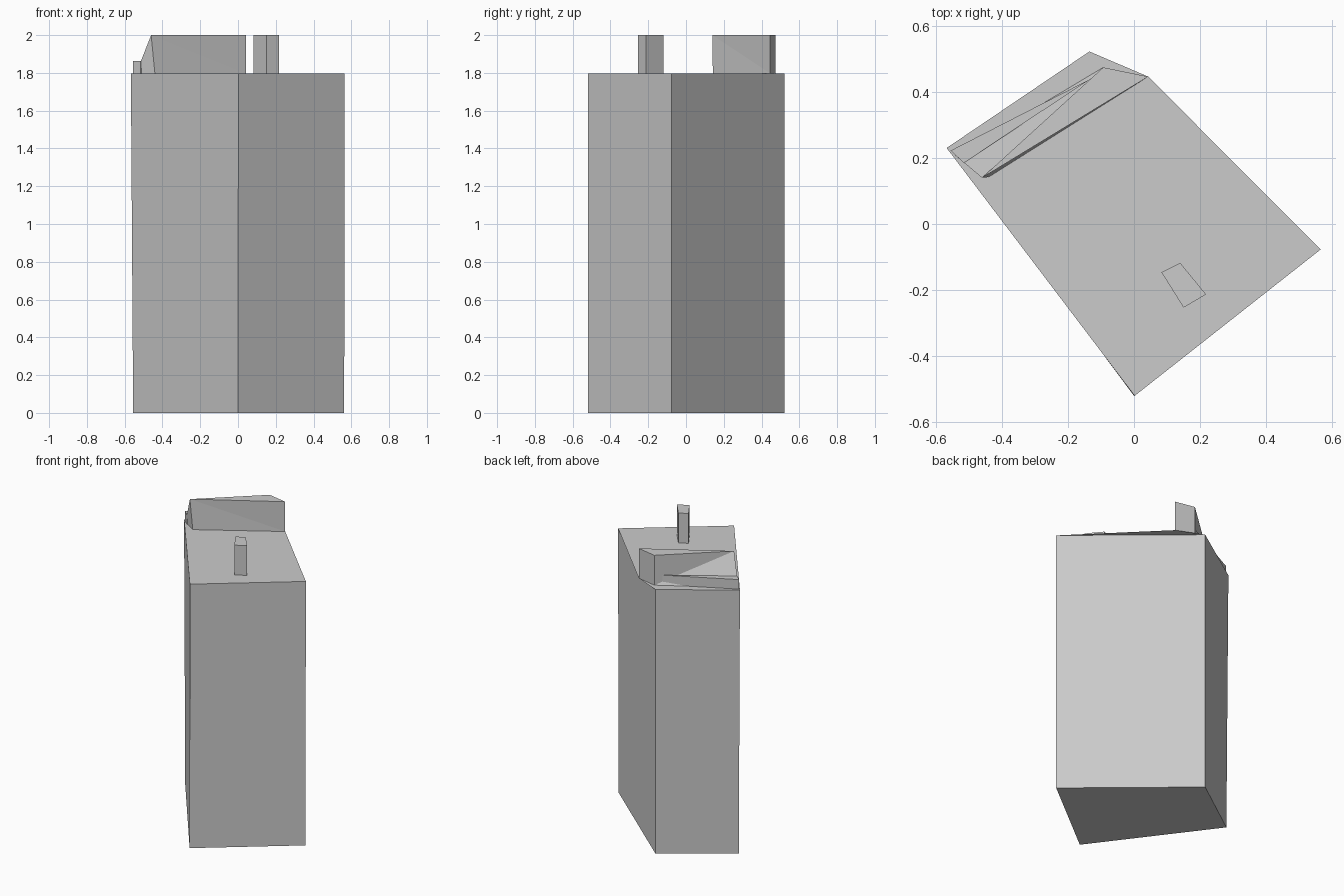
import bpy, bmesh

if "Cube" in bpy.data.objects:
    bpy.data.objects.remove(bpy.data.objects["Cube"])


def loft(name, bottom, top, z0, z1):
    """Solid between two outlines with the same number of corners."""
    bm = bmesh.new()
    low = [bm.verts.new((x, y, z0)) for x, y in bottom]
    high = [bm.verts.new((x, y, z1)) for x, y in top]
    bm.faces.new(low[::-1])
    bm.faces.new(high)
    n = len(low)
    for i in range(n):
        j = (i + 1) % n
        bm.faces.new((low[i], low[j], high[j], high[i]))
    return finish(name, bm)


def finish(name, bm):
    bmesh.ops.recalc_face_normals(bm, faces=bm.faces)
    mesh = bpy.data.meshes.new(name)
    bm.to_mesh(mesh)
    bm.free()
    ob = bpy.data.objects.new(name, mesh)
    bpy.context.collection.objects.link(ob)
    return ob


# tower body: four-sided foot, roof slab juts out in a fifth corner
H = 1.797
foot = [(-0.555, 0.225), (0.0, -0.52), (0.562, -0.077), (-0.135, 0.522)]
roof = [(-0.567, 0.23), (0.002, -0.52), (0.565, -0.077), (-0.135, 0.522)]
bm = bmesh.new()
low = [bm.verts.new((x, y, 0)) for x, y in foot]
high = [bm.verts.new((x, y, H)) for x, y in roof]
tip = bm.verts.new((0.043, 0.446, H))
bm.faces.new(low[::-1])
for i in range(4):
    j = (i + 1) % 4
    bm.faces.new((low[i], low[j], high[j], high[i]))
bm.faces.new((high[2], tip, high[3]))
bm.faces.new(high[:3] + [tip, high[3]])
finish("tower_body", bm)

# raised roof room with leaning left end: its twisted sides are split explicitly
bm = bmesh.new()
b = [bm.verts.new((x, y, H)) for x, y in
     [(-0.54, 0.207), (-0.44, 0.142), (0.043, 0.446), (-0.093, 0.474)]]
t = [bm.verts.new((x, y, 2.0)) for x, y in
     [(-0.46, 0.14), (0.043, 0.446), (-0.093, 0.474)]]
for f in [(b[3], b[2], b[1], b[0]), t, (b[0], b[1], t[0]),
          (b[1], b[2], t[0]), (b[2], t[1], t[0]),
          (b[2], b[3], t[2], t[1]), (b[3], t[0], t[2]), (b[3], b[0], t[0])]:
    bm.faces.new(f)
finish("roof_room", bm)

# low ledge behind the roof room
ledge = [(-0.515, 0.185), (-0.13, 0.44), (-0.555, 0.222)]
loft("roof_ledge", ledge, ledge, H, 1.862)

# small chimney
stack = [(0.083, -0.146), (0.15, -0.253), (0.218, -0.213), (0.14, -0.118)]
loft("chimney", stack, stack, H, 2.0)
